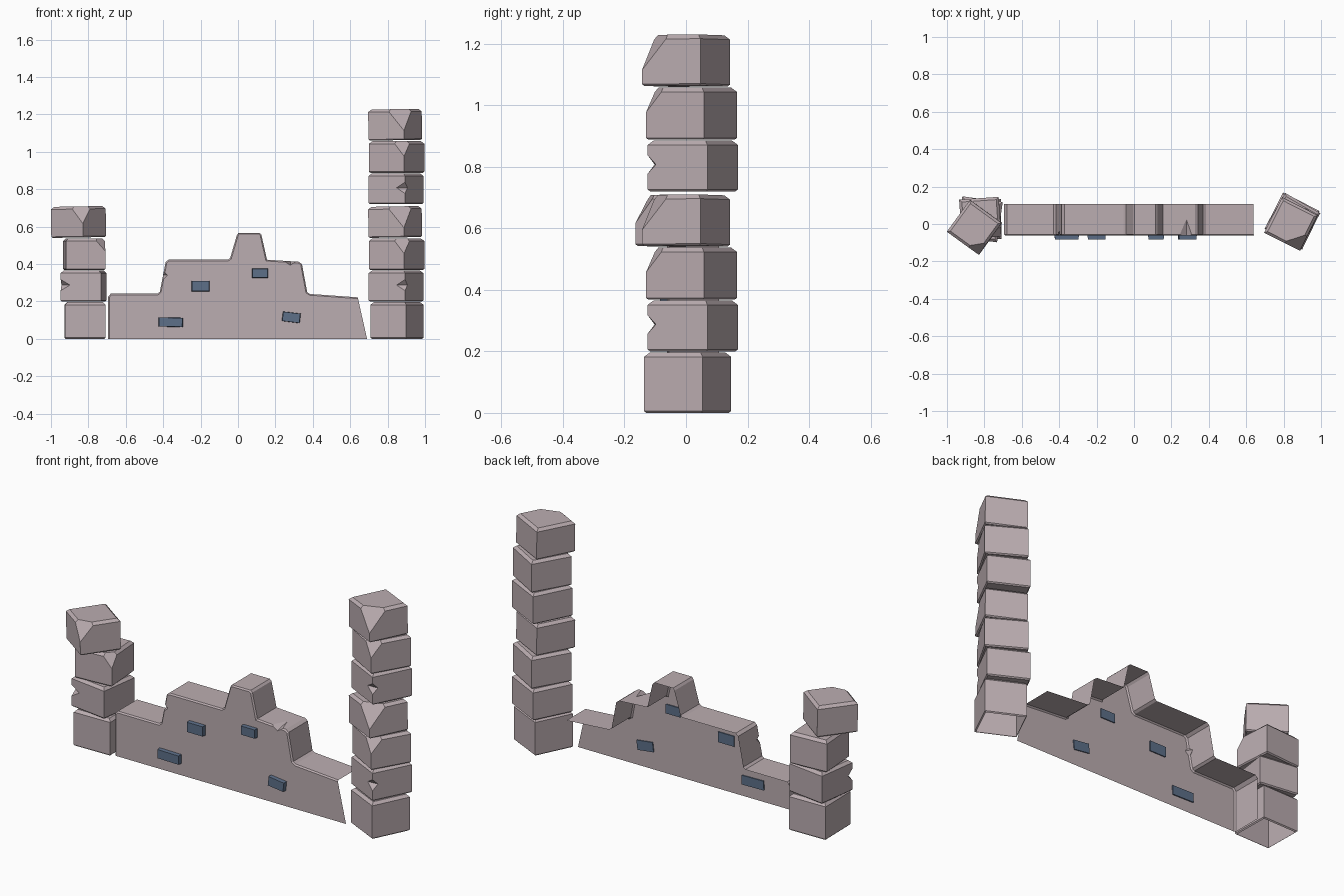
import bpy, bmesh
from math import radians
from mathutils import Vector, Matrix

if "Cube" in bpy.data.objects:
    bpy.data.objects.remove(bpy.data.objects["Cube"])


def material(name, rgb):
    m = bpy.data.materials.new(name)
    m.diffuse_color = (*rgb, 1)
    m.use_nodes = True
    m.node_tree.nodes["Principled BSDF"].inputs["Base Color"].default_value = m.diffuse_color
    return m


STONE = material("stone", (0.50, 0.42, 0.44))
SLATE = material("slate", (0.11, 0.16, 0.25))


def make(name, bm, mat):
    bmesh.ops.recalc_face_normals(bm, faces=bm.faces[:])
    me = bpy.data.meshes.new(name)
    bm.to_mesh(me)
    bm.free()
    me.materials.append(mat)
    ob = bpy.data.objects.new(name, me)
    bpy.context.collection.objects.link(ob)
    return ob


def box(size):
    bm = bmesh.new()
    bmesh.ops.create_cube(bm, size=1)
    bmesh.ops.scale(bm, vec=size, verts=bm.verts[:])
    return bm


def chip_out(ob, centre, radii):
    """Carve a small diamond-shaped chip out of an object."""
    bm = bmesh.new()
    pts = []
    for i in range(3):
        for s in (1, -1):
            v = Vector(centre)
            v[i] += s * radii[i]
            pts.append(bm.verts.new(v))
    bmesh.ops.convex_hull(bm, input=pts)
    cutter = make("chip_cutter", bm, STONE)
    cutter.hide_render = True
    cutter.matrix_world = ob.matrix_world.copy()
    mod = ob.modifiers.new("chip", 'BOOLEAN')
    mod.operation, mod.solver, mod.object = 'DIFFERENCE', 'EXACT', cutter
    dg = bpy.context.evaluated_depsgraph_get()
    me = bpy.data.meshes.new_from_object(ob.evaluated_get(dg))
    ob.modifiers.clear()
    ob.data = me
    bpy.data.objects.remove(cutter)


def drop_faces(ob, test):
    bm = bmesh.new()
    bm.from_mesh(ob.data)
    bm.normal_update()
    doomed = [f for f in bm.faces if test(f)]
    bmesh.ops.delete(bm, geom=doomed, context='FACES')
    bm.to_mesh(ob.data)
    bm.free()


# Stepped wall: extruded profile, front edge chamfered
profile = [(-.695, 0), (-.695, .225), (-.68, .242), (-.43, .242), (-.418, .252),
           (-.387, .41), (-.372, .423), (-.055, .423), (-.042, .432),
           (-.006, .555), (.003, .567), (.115, .567), (.125, .557),
           (.155, .423), (.325, .412), (.342, .4), (.37, .25), (.385, .24),
           (.64, .222), (.69, 0)]
bm = bmesh.new()
front = bm.faces.new([bm.verts.new((x, -.062, z)) for x, z in profile])
ext = bmesh.ops.extrude_face_region(bm, geom=[front], use_keep_orig=True)
bmesh.ops.translate(bm, vec=(0, .17, 0),
                    verts=[g for g in ext["geom"] if isinstance(g, bmesh.types.BMVert)])
bmesh.ops.recalc_face_normals(bm, faces=bm.faces[:])
rim = [e for e in bm.edges
       if all(v.co.y < -.06 for v in e.verts)
       and sum(v.co.z for v in e.verts) > .001
       and sum(v.co.x for v in e.verts) < 1.3]
bmesh.ops.bevel(bm, geom=rim, offset=.007, segments=1, affect='EDGES')
wall = make("wall", bm, STONE)
chip_out(wall, (.28, -.062, .418), (.038, .1, .024))
chip_out(wall, (-.402, -.062, .34), (.025, .03, .026))
# The wall is an open shell: no back, underside or right end
drop_faces(wall, lambda f: f.normal.y > .99 or f.normal.z < -.9
           or (f.normal.x > .9 and f.calc_center_median().x > .6))

# Slate bricks set into the wall face
for i, (x, z, w, h, turn) in enumerate([(-.36, .089, .132, .05, 1),
                                        (-.2, .282, .098, .056, 0),
                                        (.118, .351, .086, .05, 0),
                                        (.285, .115, .097, .052, 7)]):
    bm = box((w, .028, h))
    for v in bm.verts:
        if v.co.y < 0:
            v.co.x *= .94
            v.co.z *= .94
    brick = make(f"wall_brick_{i + 1}", bm, SLATE)
    brick.location = (x, -.070, z)
    brick.rotation_euler.y = radians(turn)


def block(name, x, y, z0, z1, turn, size, corner=0, notch=None, tilt=0, ground=False):
    """Pillar stone with chamfered rims, optional broken corner or notch."""
    h = z1 - z0
    bm = box((size, size, h))
    for s, off in ((1, .014), (-1, .006)):
        rim = [e for e in bm.edges if all(v.co.z * s > h * .49 for v in e.verts)]
        bmesh.ops.bevel(bm, geom=rim, offset=off, segments=1, affect='EDGES')
    if corner:
        r = size / 2
        a = Vector((r - corner, -r, h / 2))
        b = Vector((r, -r + corner, h / 2))
        c = Vector((r, -r, h / 2 - corner * 1.15))
        n = (b - a).cross(c - a).normalized()
        if n.z < 0:
            n = -n
        cut = bmesh.ops.bisect_plane(bm, geom=bm.verts[:] + bm.edges[:] + bm.faces[:],
                                     plane_co=a, plane_no=n, clear_outer=True)
        bmesh.ops.contextual_create(
            bm, geom=[e for e in cut["geom_cut"] if isinstance(e, bmesh.types.BMEdge)])
    ob = make(name, bm, STONE)
    if notch:
        chip_out(ob, (notch * size / 2, -size / 2, .005), (.05, .03, .03))
    if ground:
        drop_faces(ob, lambda f: f.normal.z < -.95)
    ob.matrix_world = (Matrix.Translation((x, y, (z0 + z1) / 2))
                       @ Matrix.Rotation(radians(tilt), 4, 'Y')
                       @ Matrix.Rotation(radians(turn), 4, 'Z'))


# Tall right pillar: base stone, then the same three stones twice
block("right_pillar_base", .85, .005, 0, .196, -26, .212, ground=True)
for k in range(2):
    dz = .52 * k
    block(f"right_pillar_notched_{k + 1}", .845, .022, .2 + dz, .365 + dz, -27, .218, notch=1)
    block(f"right_pillar_middle_{k + 1}", .848, .018, .368 + dz, .537 + dz, -30, .217, corner=.07)
    block(f"right_pillar_cap_{k + 1}", .84, 0, .542 + dz, .708 + dz, -27, .213, corner=.1, tilt=-1)

# Short left pillar
block("left_pillar_base", -.818, .025, 0, .196, 1, .216, ground=True)
block("left_pillar_notched", -.825, .025, .2, .365, -8, .218, notch=-1)
block("left_pillar_middle", -.822, .032, .368, .537, 4, .212, corner=.06)
block("left_pillar_cap", -.853, -.018, .542, .708, -36, .21, corner=.08, tilt=-1)
